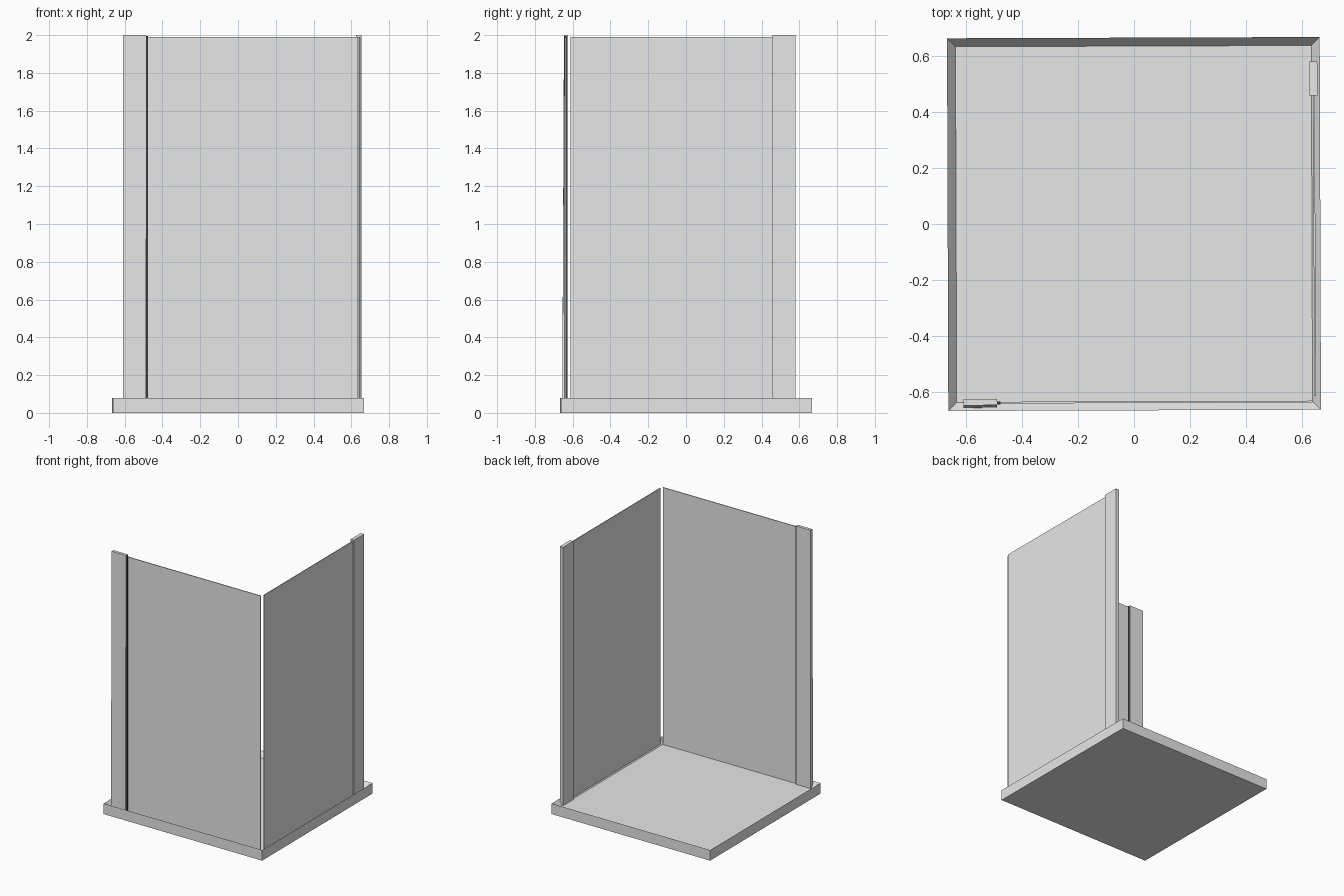
import bpy, bmesh
from mathutils import Matrix

cube = bpy.data.objects.get("Cube")
if cube:
    bpy.data.objects.remove(cube, do_unlink=True)


def material(name, color):
    m = bpy.data.materials.new(name)
    m.use_nodes = True
    m.diffuse_color = color
    m.node_tree.nodes["Principled BSDF"].inputs["Base Color"].default_value = color
    return m


grey = material("light grey", (0.8, 0.8, 0.8, 1))
TURN = Matrix.Rotation(0.0035, 4, "Z")   # slight turn of the whole enclosure
FLOOR, RIM, HALF, TOP = 0.04, 0.08, 0.664, 2.0


def add_object(name, bm, mat):
    bmesh.ops.transform(bm, matrix=TURN, verts=bm.verts)
    bmesh.ops.recalc_face_normals(bm, faces=bm.faces)
    mesh = bpy.data.meshes.new(name)
    bm.to_mesh(mesh)
    bm.free()
    mesh.materials.append(mat)
    obj = bpy.data.objects.new(name, mesh)
    bpy.context.collection.objects.link(obj)
    return obj


def box(name, x, y, z, mat=grey, lean=0.0):
    """Box from ranges; lean shifts the top of the front face backwards."""
    bm = bmesh.new()
    bmesh.ops.create_cube(bm, size=1)
    for v in bm.verts:
        front_top = v.co.y < 0 and v.co.z > 0
        v.co = [r[int(c > 0)] for r, c in zip((x, y, z), v.co)]
        if front_top:
            v.co.y += lean
    return add_object(name, bm, mat)


# Tray: square block with a sloped-sided basin
bm = bmesh.new()
rings = [[bm.verts.new((sx * h, sy * h, z))
          for sx, sy in ((-1, -1), (1, -1), (1, 1), (-1, 1))]
         for h, z in ((HALF, 0), (HALF, RIM), (HALF - 0.03, FLOOR))]
for low, high in zip(rings, rings[1:]):
    for i in range(4):
        j = (i + 1) % 4
        bm.faces.new((low[i], low[j], high[j], high[i]))
bm.faces.new(rings[0][::-1])
bm.faces.new(rings[2])
add_object("tray", bm, grey)

# Thin wall panels, meeting at an open corner
box("front_panel", (-0.485, 0.633), (-0.638, -0.632), (FLOOR, 1.99))
box("side_panel", (0.640, 0.646), (-0.615, 0.46), (FLOOR, 1.99))

# Wall posts at the far end of each panel
box("front_post", (-0.61, -0.49), (-0.653, -0.622), (FLOOR, TOP), lean=0.009)
box("side_post", (0.627, 0.655), (0.455, 0.577), (FLOOR, TOP))

# Narrow strip joining the front panel to its post
dark = material("dark seal", (0.04, 0.04, 0.04, 1))
box("front_seal", (-0.49, -0.478), (-0.641, -0.630), (FLOOR, 1.995), dark)
